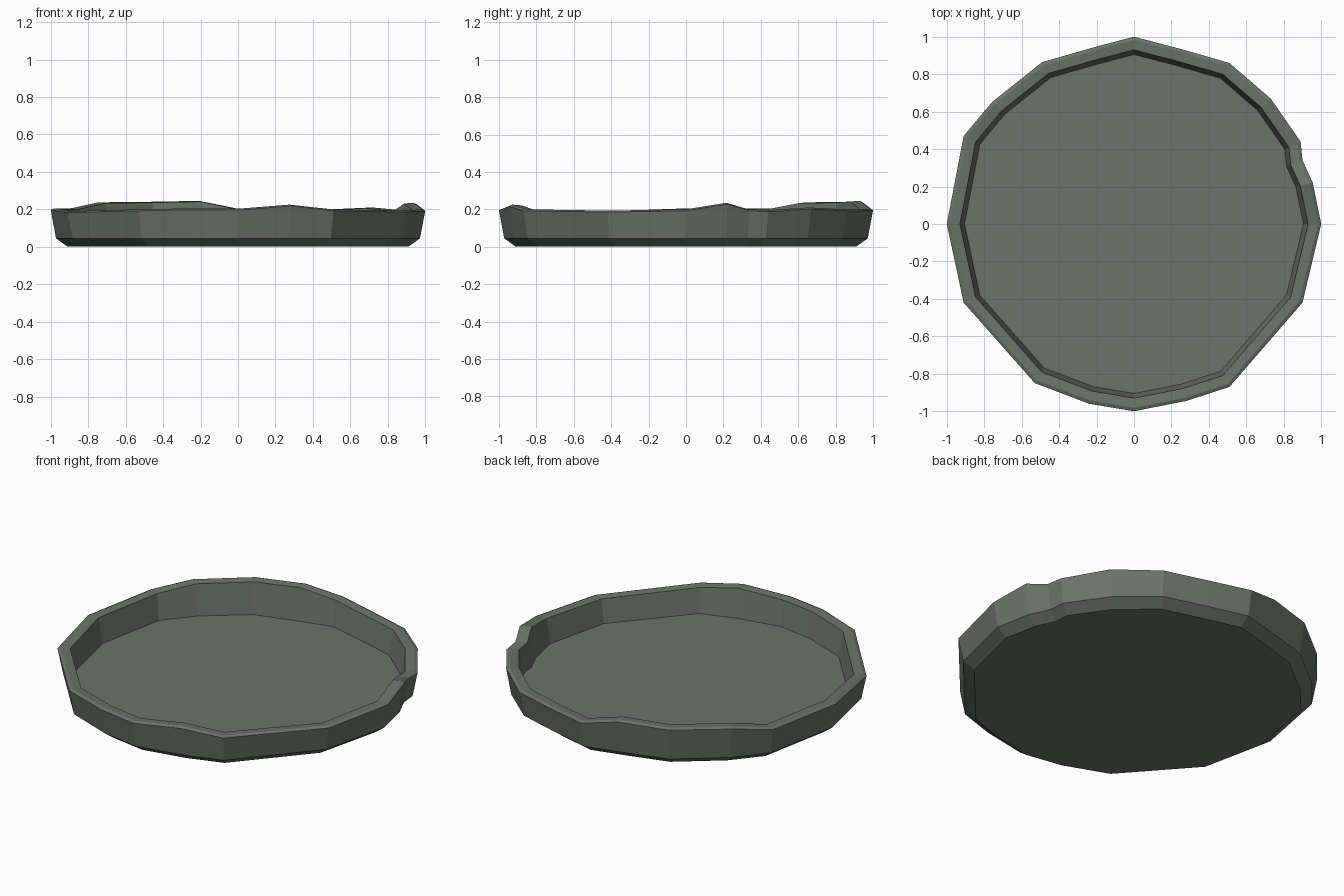
import bpy, bmesh

if "Cube" in bpy.data.objects:
    bpy.data.objects.remove(bpy.data.objects["Cube"])

# Rim outline: x, y, height, counter-clockwise from the right
RIM = [(1, 0, .20), (.955, .22, .235), (.90, .34, .20), (.89, .44, .195),
       (.73, .67, .21), (.51, .86, .20), (.25, .935, .20), (0, 1, .203),
       (-.21, .945, .245), (-.49, .865, .24), (-.76, .65, .237), (-.91, .47, .205),
       (-1, 0, .205), (-.91, -.42, .19), (-.53, -.85, .20), (-.24, -.96, .205),
       (0, -1, .203), (.28, -.945, .225), (.51, -.87, .20), (.90, -.42, .193)]

stone = bpy.data.materials.new("grey green stone")
stone.diffuse_color = (.147, .174, .144, 1)
stone.use_nodes = True
stone.node_tree.nodes["Principled BSDF"].inputs["Base Color"].default_value = stone.diffuse_color


def ring(bm, scale, z=None, lift=0):
    return [bm.verts.new((x * scale, y * scale, h + lift if z is None else z))
            for x, y, h in RIM]


def bridge(bm, a, b):
    for i in range(len(a)):
        j = (i + 1) % len(a)
        bm.faces.new((a[i], a[j], b[j], b[i]))


bm = bmesh.new()
# Underside, bevelled foot, outer wall, rim, inner wall and floor
rings = [ring(bm, .91, 0), ring(bm, .972, .045), ring(bm, 1, lift=-.008),
         ring(bm, .982), ring(bm, .93, lift=-.004), ring(bm, .905, .05)]
for lower, upper in zip(rings, rings[1:]):
    bridge(bm, lower, upper)
bm.faces.new(rings[0][::-1])
bm.faces.new(rings[-1])
bmesh.ops.recalc_face_normals(bm, faces=bm.faces)

mesh = bpy.data.meshes.new("shallow_dish")
bm.to_mesh(mesh)
bm.free()
mesh.materials.append(stone)
dish = bpy.data.objects.new("shallow_dish", mesh)
bpy.context.collection.objects.link(dish)
